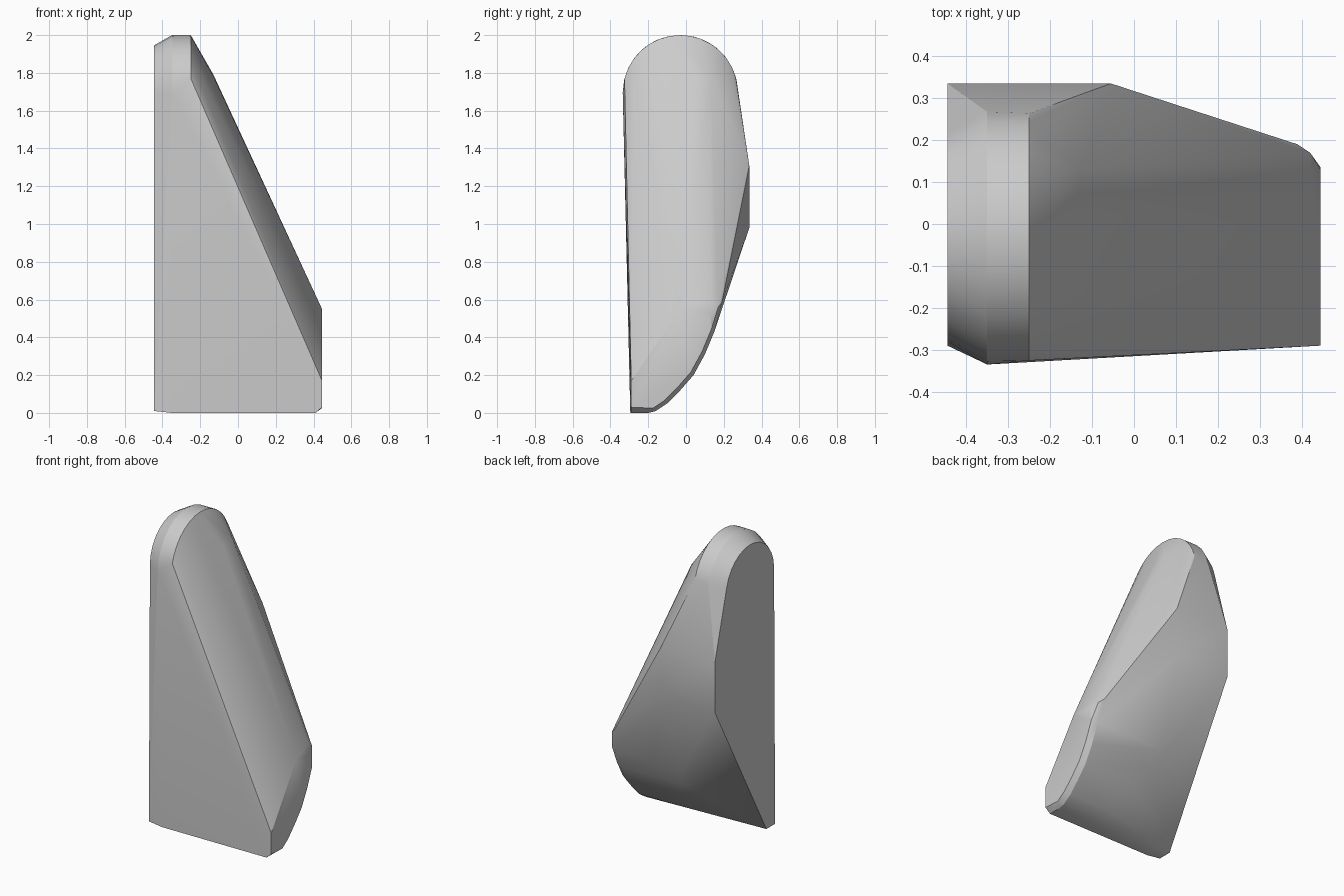
import bpy, bmesh
from math import cos, sin, pi, radians

cube = bpy.data.objects.get("Cube")
if cube:
    bpy.data.objects.remove(cube, do_unlink=True)

grey = bpy.data.materials.new("plain_grey")
grey.use_nodes = True
colour = (0.6, 0.6, 0.6, 1)
grey.diffuse_color = colour
grey.node_tree.nodes["Principled BSDF"].inputs["Base Color"].default_value = colour


def section(x, profile):
    """Place a (y, z) profile at one x."""
    return [(x, y, z) for y, z in profile]


def arch(radius, start=0.0, end=pi, steps=14):
    """Rounded top profile, from back to front."""
    angles = [start + (end - start) * i / steps for i in range(steps + 1)]
    return [(-0.03 + radius * cos(a), 1.695 + radius * sin(a)) for a in angles]


# Rounded top: narrow flat end, then the full-width band
points = section(-0.445, arch(0.25) + [(-0.29, 0.01), (-0.2, 0.01)])
points += section(-0.35, arch(0.305) + [(-0.295, 0)])
points += section(-0.25, arch(0.305, 0.27, pi - 0.25))

# Flat back panel and the shoulder of the slope
for x in (-0.445, -0.055):
    points += section(x, [(0.335, 0.98), (0.335, 1.31)])
points += section(-0.13, [(0.13, 1.79), (0.03, 1.78)])

# Curved underside, with its edge running diagonally to the flat end
curve = [(0.15, 0.43), (0.1, 0.31), (0.04, 0.2), (-0.03, 0.12),
         (-0.1, 0.05), (-0.16, 0.01), (-0.2, 0)]
points += section(0.41, curve + [(-0.29, 0)])
for (y, z), x in zip(curve, (-0.08, -0.04, 0.03, 0.09, 0.14)):
    points.append((x, y, z))

# Low end face and its softened rim
points += section(0.445, [(y - 0.015, z + 0.015) for y, z in curve[:-1]])
points += section(0.445, [(-0.29, 0.03), (-0.29, 0.17), (-0.03, 0.55), (0.13, 0.53)])
points += section(0.42, [(0.17, 0.56), (0.13, 0.595), (-0.01, 0.6)])
points.append((0.39, 0.19, 0.585))

# Skin all sections into one convex wedge
bm = bmesh.new()
for p in points:
    bm.verts.new(p)
hull = bmesh.ops.convex_hull(bm, input=bm.verts)
spare = {g for g in hull["geom_interior"] + hull["geom_unused"]
         if isinstance(g, bmesh.types.BMVert)}
bmesh.ops.delete(bm, geom=list(spare), context="VERTS")
bmesh.ops.remove_doubles(bm, verts=bm.verts, dist=0.002)
bmesh.ops.dissolve_limit(bm, angle_limit=radians(1.5), verts=bm.verts, edges=bm.edges)
bmesh.ops.recalc_face_normals(bm, faces=bm.faces)

mesh = bpy.data.meshes.new("wedge_body")
bm.to_mesh(mesh)
bm.free()
mesh.materials.append(grey)
body = bpy.data.objects.new("wedge_body", mesh)
bpy.context.collection.objects.link(body)
bpy.context.view_layer.objects.active = body
body.select_set(True)
bpy.ops.object.shade_smooth_by_angle(angle=radians(25))
